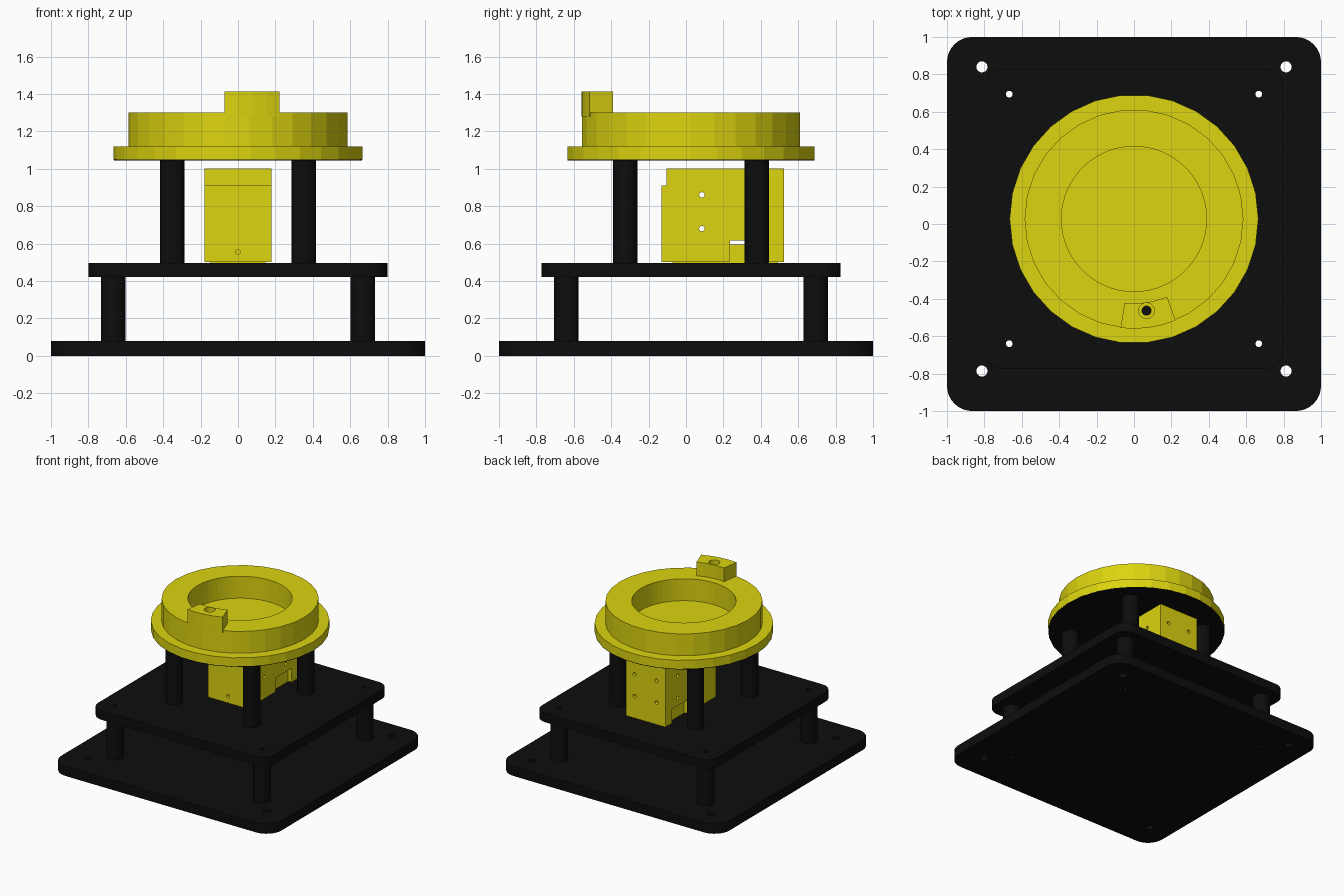
import bpy, bmesh
from math import sin, cos, pi, radians

if "Cube" in bpy.data.objects:
    bpy.data.objects.remove(bpy.data.objects["Cube"])

CY = 0.027  # centre line of everything above the base, in y


def material(name, rgb):
    m = bpy.data.materials.new(name)
    m.diffuse_color = (*rgb, 1)
    m.use_nodes = True
    m.node_tree.nodes["Principled BSDF"].inputs["Base Color"].default_value = m.diffuse_color
    return m


BLACK = material("black", (0.004, 0.004, 0.004))
YELLOW = material("yellow", (0.72, 0.66, 0.005))


def arc(cx, cy, r, a0, a1, n):
    return [(cx + r * cos(radians(a0 + (a1 - a0) * i / n)),
             cy + r * sin(radians(a0 + (a1 - a0) * i / n))) for i in range(n + 1)]


def circle(cx, cy, r, n=24):
    return arc(cx, cy, r, 0, 360, n)[:-1]


def rounded_square(cx, cy, half, r):
    pts = []
    for sx, sy, a in ((1, 1, 0), (-1, 1, 90), (-1, -1, 180), (1, -1, 270)):
        pts += arc(cx + sx * (half - r), cy + sy * (half - r), r, a, a + 90, 8)
    return pts


def box(x0, x1, y0, y1):
    return [(x0, y0), (x1, y0), (x1, y1), (x0, y1)]


def prisms(name, parts, mat=None, axis="Z"):
    """One object from (outline, low, high) prisms, extruded along Z, X or Y."""
    place = {"Z": lambda u, v, w: (u, v, w),
             "X": lambda u, v, w: (w, u, v),
             "Y": lambda u, v, w: (u, w, v)}[axis]
    bm = bmesh.new()
    for pts, lo, hi in parts:
        a = [bm.verts.new(place(u, v, lo)) for u, v in pts]
        b = [bm.verts.new(place(u, v, hi)) for u, v in pts]
        bm.faces.new(a[::-1])
        bm.faces.new(b)
        n = len(pts)
        for i in range(n):
            j = (i + 1) % n
            bm.faces.new((a[i], a[j], b[j], b[i]))
    bmesh.ops.recalc_face_normals(bm, faces=bm.faces[:])
    me = bpy.data.meshes.new(name)
    bm.to_mesh(me)
    bm.free()
    ob = bpy.data.objects.new(name, me)
    bpy.context.collection.objects.link(ob)
    if mat:
        me.materials.append(mat)
    return ob


def cut(ob, parts, axis="Z"):
    cutter = prisms("cutter", parts, None, axis)
    cutter.hide_render = True
    mod = ob.modifiers.new("cut", "BOOLEAN")
    mod.operation, mod.solver, mod.object = "DIFFERENCE", "EXACT", cutter
    bpy.context.view_layer.objects.active = ob
    bpy.ops.object.modifier_apply(modifier=mod.name)
    bpy.data.objects.remove(cutter)


def smooth(ob):
    bpy.ops.object.select_all(action="DESELECT")
    ob.select_set(True)
    bpy.context.view_layer.objects.active = ob
    bpy.ops.object.shade_smooth_by_angle(angle=radians(30))


def four(dx, dy):
    return [(sx * dx, CY + sy * dy) for sx in (-1, 1) for sy in (-1, 1)]


# two stacked plates with bolt holes
bolts = [(circle(x, y, 0.018, 16), -1, 1) for x, y in four(0.667, 0.667)]
mounts = [(circle(x, y, 0.03, 16), -1, 1) for x, y in four(0.813, 0.813)]
base = prisms("base_plate", [(rounded_square(0, 0, 1, 0.135), 0, 0.08)], BLACK)
cut(base, bolts + mounts)
upper = prisms("upper_plate", [(rounded_square(0, CY, 0.8, 0.1), 0.42, 0.495)], BLACK)
cut(upper, bolts)

# hollow lower spacers and solid upper posts
for i, (x, y) in enumerate(four(0.667, 0.667)):
    ob = prisms(f"lower_spacer_{i}", [(circle(x, y, 0.066), 0.08, 0.42)], BLACK)
    cut(ob, [(circle(x, y, 0.018, 16), 0, 1)])
    smooth(ob)
for i, (x, y) in enumerate(four(0.352, 0.352)):
    smooth(prisms(f"upper_post_{i}", [(circle(x, y, 0.065), 0.495, 1.047)], BLACK))

# turntable: black underside, wide flange, raised ring with round recess
prisms("turntable_underside", [(circle(0, CY, 0.664, 30), 1.045, 1.05)], BLACK)
screw = [(circle(0.067, -0.463, 0.025, 16), 1.04, 1.5)]
flange = prisms("turntable_flange", [(circle(0, CY, 0.665, 30), 1.05, 1.12)], YELLOW)
cut(flange, screw)
ring = prisms("turntable_ring", [(circle(0, CY, 0.585, 30), 1.12, 1.30)], YELLOW)
cut(ring, [(circle(0, CY, 0.388, 60), 1.0, 1.5)])
cut(ring, screw)

# curved stop tab on the ring, with a screw hole
tab_outline = arc(0, CY, 0.587, -97, -67.7, 4) + arc(0, CY, 0.452, -67, -96.5, 3)
tab = prisms("stop_tab", [(tab_outline, 1.28, 1.412)], YELLOW)
cut(tab, [(circle(0.067, -0.463, 0.042, 20), 1.302, 1.5)])
cut(tab, screw)

# motor housing: stepped box shell, open underneath
side = [(-0.13, 0.5), (0.525, 0.5), (0.525, 1.0), (-0.105, 1.0), (-0.105, 0.91), (-0.13, 0.91)]
housing = prisms("motor_housing", [(side, -0.18, 0.178)], YELLOW, "X")
cut(housing, [(box(-0.145, 0.145, -0.07, 0.49), 0.4, 0.96)])
cut(housing, [(circle(y, z, 0.015, 12), -0.5, 0.5) for y in (0.085, 0.365) for z in (0.68, 0.86)]
    + [(box(0.235, 0.44, 0.45, 0.615), -0.5, 0.5)], "X")
cut(housing, [(circle(x, z, 0.015, 12), 0.4, 0.7) for x in (-0.1, 0.1) for z in (0.68, 0.86)]
    + [(circle(0, 0.555, 0.013, 12), -0.2, 0.1)], "Y")
prisms("motor_foot", [(box(-0.146, 0.146, -0.071, 0.491), 0.496, 0.595)], YELLOW)
